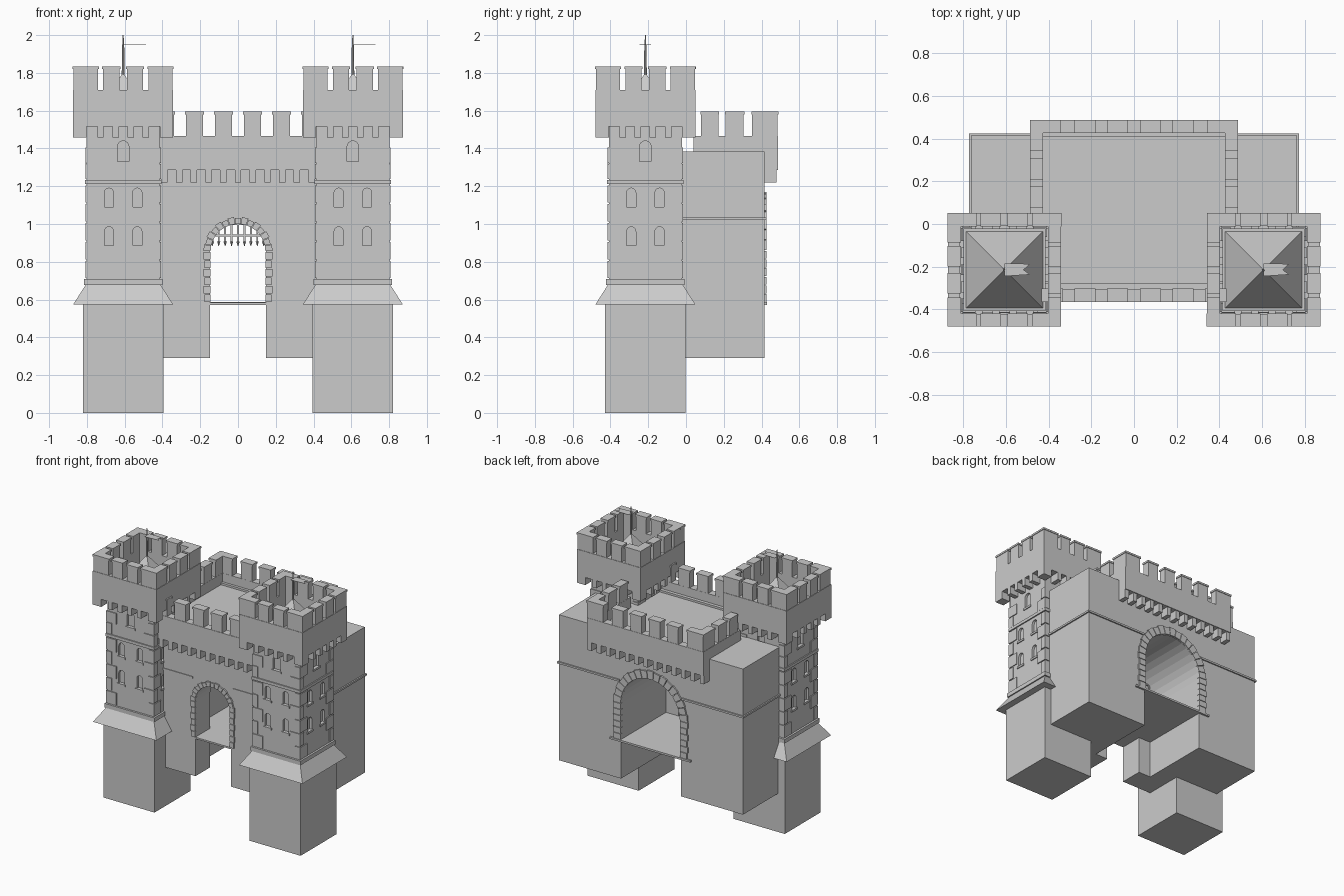
import bpy, bmesh, math
from mathutils import Matrix, Vector

if "Cube" in bpy.data.objects:
    bpy.data.objects.remove(bpy.data.objects["Cube"])

CY, CX = -0.215, 0.608          # tower centre

def box(bm, x0, x1, y0, y1, z0, z1):
    m = Matrix.Translation(((x0+x1)/2, (y0+y1)/2, (z0+z1)/2)) @ Matrix.Diagonal((abs(x1-x0), abs(y1-y0), abs(z1-z0), 1))
    bmesh.ops.create_cube(bm, size=1, matrix=m)

def frustum(bm, h0, h1, z0, z1):
    bmesh.ops.create_cone(bm, cap_ends=True, segments=4, radius1=h0*2**.5, radius2=h1*2**.5, depth=z1-z0,
                          matrix=Matrix.Translation((0, 0, (z0+z1)/2)) @ Matrix.Rotation(math.pi/4, 4, 'Z'))

def prism(bm, pts, y0, y1):
    # extrude an xz outline along y
    a = [bm.verts.new((x, y0, z)) for x, z in pts]
    b = [bm.verts.new((x, y1, z)) for x, z in pts]
    bm.faces.new(a)
    bm.faces.new(b[::-1])
    for i in range(len(a)):
        j = (i+1) % len(a)
        bm.faces.new((a[j], a[i], b[i], b[j]))

def arch(r, base, spring, n=16, cx=0):
    return [(cx-r, base)] + [(cx - r*math.cos(math.pi*i/n), spring + r*math.sin(math.pi*i/n)) for i in range(n+1)] + [(cx+r, base)]

def four(bm, fn):
    # repeat one side around the four sides of a tower
    for k in range(4):
        t = bmesh.new()
        fn(t)
        t.transform(Matrix.Rotation(k*math.pi/2, 4, 'Z'))
        me = bpy.data.meshes.new("tmp")
        t.to_mesh(me)
        t.free()
        bm.from_mesh(me)
        bpy.data.meshes.remove(me)

def finish(bm, name, loc=(0, 0, 0)):
    bmesh.ops.recalc_face_normals(bm, faces=bm.faces)
    me = bpy.data.meshes.new(name)
    bm.to_mesh(me)
    bm.free()
    ob = bpy.data.objects.new(name, me)
    ob.location = loc
    bpy.context.collection.objects.link(ob)
    return ob

def cut(ob, cutter):
    cutter.hide_render = True
    cutter.hide_set(True)
    m = ob.modifiers.new("cut", 'BOOLEAN')
    m.operation, m.solver, m.object = 'DIFFERENCE', 'EXACT', cutter

def merlon(bm, x0, x1, y0, y1, z0, z1):
    box(bm, x0, x1, y0, y1, z0, z1-.014)
    box(bm, x0-.005, x1+.005, y0-.004, y1+.004, z1-.014, z1)

WINDOWS = [(dx, z, .024, .1) for dx in (-.075, .075) for z in (.885, 1.09)] + [(0, 1.33, .03, .11)]

def tower(side):
    s = "left" if side < 0 else "right"
    loc = (side*CX, CY, 0)
    # plinth and sloping skirt
    bm = bmesh.new()
    box(bm, -.2125, .2125, -.2125, .2125, 0, .578)
    frustum(bm, .264, .197, .575, .68)
    finish(bm, f"tower_base_{s}", loc)
    # shaft with window niches
    bm = bmesh.new()
    box(bm, -.193, .193, -.193, .193, .66, 1.53)
    shaft = finish(bm, f"tower_shaft_{s}", loc)
    bm = bmesh.new()
    def niches(t):
        for dx, z, r, h in WINDOWS:
            prism(t, arch(r, z, z+h-r, 8, dx), -.25, -.175)
    four(bm, niches)
    cut(shaft, finish(bm, f"niche_cutter_{s}", loc))
    # string courses, sills and quoins
    bm = bmesh.new()
    for h, a, b in ((.208, .677, .708), (.202, 1.212, 1.234)):
        box(bm, -h, h, -h, h, a, b)
    def trim(t):
        for dx, z, r, h in WINDOWS:
            box(t, dx-r-.01, dx+r+.01, -.2, -.18, z-.015, z)
    four(bm, trim)
    levels = [.71+.1*k for k in range(5)] + [1.234, 1.32]
    for i, z in enumerate(levels):
        for sx in (-1, 1):
            for sy in (-1, 1):
                a, b = (.085, .045) if (i % 2 == 0) == (sx*sy > 0) else (.045, .085)
                box(bm, sx*.2, sx*(.2-a), sy*.2, sy*(.2-b), z+.003, z+(.084 if i > 4 else .095))
    finish(bm, f"tower_quoins_{s}", loc)
    # corbels, parapet and merlons
    bm = bmesh.new()
    def crown(t):
        for dx in (-.12, -.04, .04, .12):
            box(t, dx-.017, dx+.017, -.265, -.19, 1.458, 1.515)
        box(t, -.265, -.195, -.265, -.195, 1.458, 1.515)
        box(t, -.265, .208, -.265, -.208, 1.525, 1.71)
        for a in (-.106, .02):
            merlon(t, a, a+.086, -.262, -.208, 1.71, 1.835)
        merlon(t, -.262, -.134, -.262, -.208, 1.71, 1.835)
        merlon(t, .134, .208, -.262, -.208, 1.71, 1.835)
        box(t, -.265, .265, -.265, -.208, 1.515, 1.528)
    four(bm, crown)
    finish(bm, f"tower_crown_{s}", loc)
    # pyramid roof
    bm = bmesh.new()
    frustum(bm, .18, .001, 1.53, 1.8)
    finish(bm, f"tower_roof_{s}", loc)
    # flagpole and swallowtail flag lying flat
    bm = bmesh.new()
    for r, a, b in ((.008, 1.77, 1.95), (.004, 1.95, 2.0)):
        bmesh.ops.create_cone(bm, cap_ends=True, segments=8, radius1=r, radius2=r*.7, depth=b-a,
                              matrix=Matrix.Translation((0, 0, (a+b)/2)))
    f = bmesh.new()
    prism(f, [(0, .03), (.12, .022), (.09, 0), (.12, -.028), (0, -.03)], -.001, .001)
    f.transform(Matrix.Translation((0, 0, 1.948)) @ Matrix.Rotation(math.pi/2, 4, 'X'))
    me = bpy.data.meshes.new("tmp")
    f.to_mesh(me)
    f.free()
    bm.from_mesh(me)
    bpy.data.meshes.remove(me)
    finish(bm, f"flag_{s}", loc)

for side in (-1, 1):
    tower(side)

# gatehouse mass: T-shaped plan, cut by a narrow front arch and a wide rear arch
plan = [(-.415, -.295), (.415, -.295), (.415, -.02), (.765, -.02), (.765, .415), (-.765, .415), (-.765, -.02), (-.415, -.02)]
bm = bmesh.new()
prism(bm, plan, .29, 1.385)
for v in bm.verts:
    v.co = Vector((v.co.x, v.co.z, v.co.y))
gate = finish(bm, "gatehouse_block")
for name, r, a, b in (("front_arch_cutter", .147, -.5, 0), ("rear_arch_cutter", .25, -.12, .6)):
    bm = bmesh.new()
    prism(bm, arch(r, .1, .855), a, b)
    cut(gate, finish(bm, name))

# passage floor and rear threshold
bm = bmesh.new()
box(bm, -.15, .15, -.297, -.1, .572, .584)
box(bm, -.255, .255, -.12, .415, .572, .584)
box(bm, -.335, .335, .4, .43, .572, .586)
finish(bm, "passage_floor")

# arch stones round both openings
def surround(name, r0, r1, spring, base, y0, y1, n, rows):
    bm = bmesh.new()
    for i in range(n):
        a, b = math.pi*(i+.04)/n, math.pi*(i+.96)/n
        r = r1 if i % 2 == 0 else r1-.006
        prism(bm, [(q*math.cos(t), spring+q*math.sin(t)) for q, t in ((r0, a), (r, a), (r, b), (r0, b))], y0, y1)
    h = (spring-base)/rows
    for k in range(rows):
        for s in (-1, 1):
            box(bm, s*r0, s*(r1 if k % 2 else r1-.006), y0, y1, base+k*h+.002, base+(k+1)*h-.002)
    finish(bm, name)

surround("front_arch_stones", .145, .183, .855, .585, -.306, -.285, 15, 6)
surround("rear_arch_stones", .247, .31, .86, .585, .4, .426, 17, 6)

# portcullis with spiked bars
bm = bmesh.new()
for k in range(-6, 7):
    x = k*.034
    top = .855 + math.sqrt(.25**2 - x*x)
    box(bm, x-.005, x+.005, -.085, -.075, .905, top)
    bmesh.ops.create_cone(bm, cap_ends=True, segments=4, radius1=.001, radius2=.009, depth=.025,
                          matrix=Matrix.Translation((x, -.08, .895)))
for z in (.94, 1.0, 1.06):
    w = math.sqrt(.25**2 - (z-.855)**2)
    box(bm, -w, w, -.084, -.076, z-.005, z+.005)
finish(bm, "portcullis")

# thin string course around the wall
bm = bmesh.new()
for s in (-1, 1):
    box(bm, s*.26, s*.775, .41, .425, 1.02, 1.034)
    box(bm, s*.76, s*.775, -.02, .425, 1.02, 1.034)
    box(bm, s*.17, s*.42, -.3, -.29, 1.02, 1.034)
finish(bm, "wall_string_course")

# wall parapets with corbels and merlons
bm = bmesh.new()
box(bm, -.42, .42, -.365, -.305, 1.285, 1.465)
box(bm, -.42, .42, -.31, -.28, 1.285, 1.4)
box(bm, -.485, .485, .43, .487, 1.285, 1.465)
box(bm, -.43, .43, .41, .435, 1.285, 1.4)
for k in range(-6, 7):
    x = k*.078
    box(bm, x-.017, x+.017, .41, .48, 1.22, 1.287)
    if abs(k) < 6:
        box(bm, x-.017, x+.017, -.36, -.29, 1.22, 1.287)
for x in (-.383, -.23, -.077, .077, .23, .383):
    merlon(bm, x-.045, x+.045, -.362, -.306, 1.465, 1.595)
    if abs(x) < .3:
        merlon(bm, x-.045, x+.045, .431, .485, 1.465, 1.595)
for s in (-1, 1):
    box(bm, s*.485, s*.43, .04, .487, 1.385, 1.465)
    box(bm, s*.485, s*.43, .41, .487, 1.285, 1.39)
    lo, hi = sorted((s*.483, s*.431))
    for a, b in ((.08, .172), (.21, .305), (.35, .485)):
        merlon(bm, lo, hi, a, b, 1.465, 1.595)
    lo, hi = sorted((s*.483, s*.35))
    merlon(bm, lo, hi, .431, .485, 1.465, 1.595)
finish(bm, "wall_parapet")
